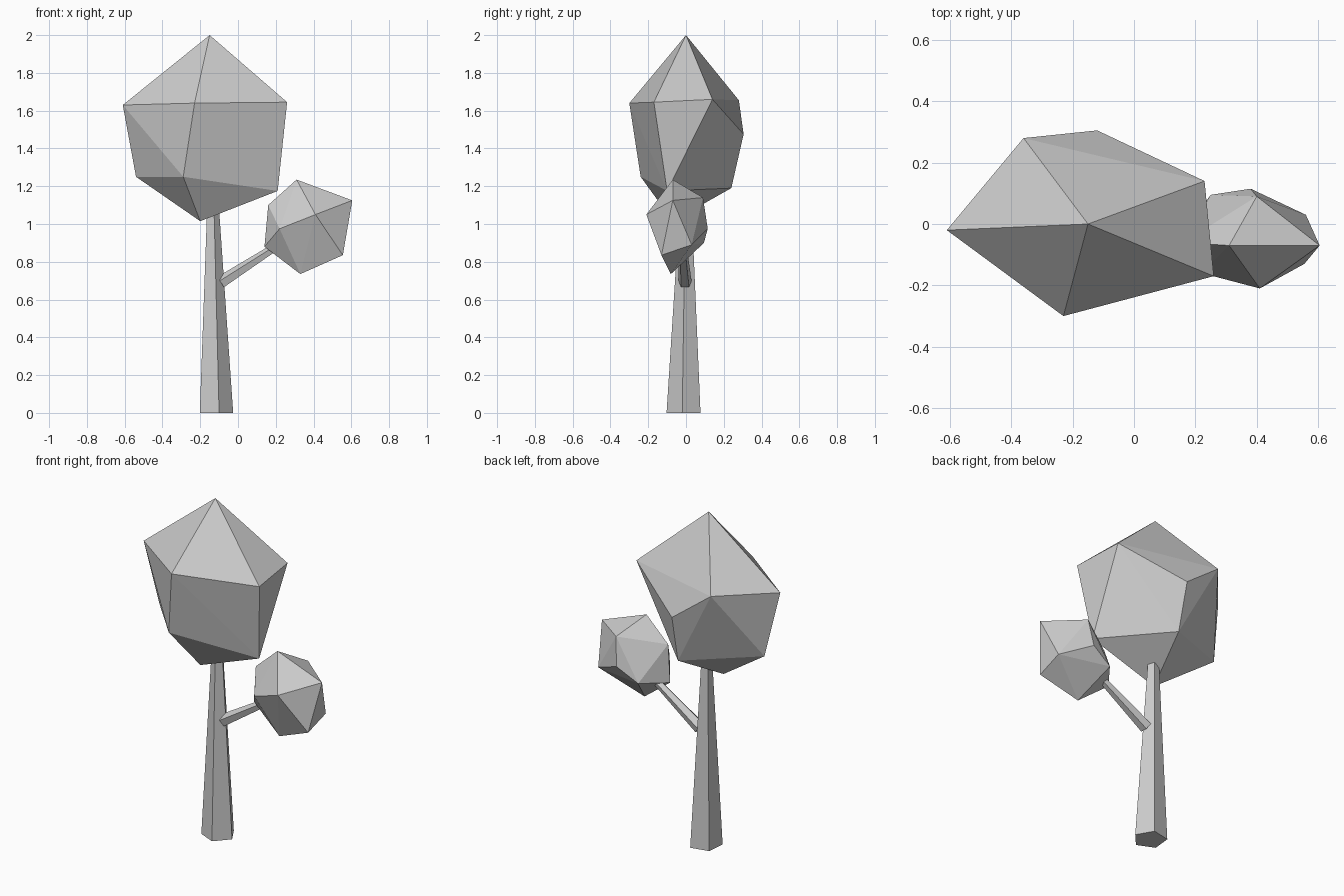
import bpy
import bmesh
from math import cos, sin, radians
from mathutils import Vector

# Remove the default object if the scene has it
default = bpy.data.objects.get("Cube")
if default:
    bpy.data.objects.remove(default, do_unlink=True)

# Single flat colour
grey = bpy.data.materials.new("light_grey")
grey.use_nodes = True
colour = (0.6, 0.6, 0.6, 1.0)
grey.diffuse_color = colour
grey.node_tree.nodes["Principled BSDF"].inputs["Base Color"].default_value = colour


def finish(bm, name):
    """Turn a bmesh into a named, flat shaded object."""
    bmesh.ops.recalc_face_normals(bm, faces=bm.faces)
    mesh = bpy.data.meshes.new(name)
    bm.to_mesh(mesh)
    bm.free()
    mesh.materials.append(grey)
    obj = bpy.data.objects.new(name, mesh)
    bpy.context.collection.objects.link(obj)
    return obj


def foliage(name, corners):
    """Faceted clump: the convex skin around a dozen irregular corners."""
    bm = bmesh.new()
    verts = [bm.verts.new(c) for c in corners]
    bmesh.ops.convex_hull(bm, input=verts)
    loose = [v for v in bm.verts if not v.link_faces]
    bmesh.ops.delete(bm, geom=loose, context='VERTS')
    return finish(bm, name)


def tapered_limb(name, start, end, r_start, r_end, side, up, turn, sides=5):
    """Five-sided tapering limb; side and up span its cross-section."""
    bm = bmesh.new()
    rings = []
    for centre, radius in ((start, r_start), (end, r_end)):
        ring = []
        for i in range(sides):
            a = radians(turn + i * 360 / sides)
            offset = (Vector(side) * cos(a) + Vector(up) * sin(a)) * radius
            ring.append(bm.verts.new(Vector(centre) + offset))
        rings.append(ring)
    low, high = rings
    for i in range(sides):
        j = (i + 1) % sides
        bm.faces.new((low[i], low[j], high[j], high[i]))
    bm.faces.new(low[::-1])
    bm.faces.new(high)
    return finish(bm, name)


# Trunk, leaning slightly as it narrows
tapered_limb("trunk", (-0.12, -0.01, 0), (-0.135, 0, 1.15), 0.095, 0.03,
             (1, 0, 0), (0, 1, 0), -78)

# Side branch, with a ridge along its top
root, tip = Vector((-0.09, -0.005, 0.69)), Vector((0.25, -0.02, 0.91))
across = Vector((0, 1, 0))
ridge = (tip - root).cross(across).normalized()
if ridge.z < 0:
    ridge.negate()
tapered_limb("side_branch", root, tip, 0.036, 0.02, across, ridge, 90)

# Large crown: peak, upper ring, lower ring, base
foliage("large_crown", [
    (-0.15, 0, 2),
    (-0.61, -0.02, 1.63), (-0.23, -0.3, 1.64), (0.26, -0.17, 1.645),
    (0.23, 0.14, 1.66), (-0.36, 0.28, 1.655),
    (-0.12, 0.305, 1.475), (-0.54, 0.03, 1.25), (-0.29, -0.24, 1.25),
    (0.21, -0.1, 1.175), (-0.115, 0.24, 1.19),
    (-0.2, -0.07, 1.015)])

# Small crown on the side branch
foliage("small_crown", [
    (0.31, -0.07, 1.235),
    (0.605, -0.07, 1.125), (0.41, -0.21, 1.05), (0.4, 0.09, 1.14),
    (0.16, -0.06, 1.1), (0.38, 0.115, 0.975),
    (0.56, 0.03, 0.89), (0.555, -0.13, 0.835), (0.22, -0.16, 0.975),
    (0.14, -0.05, 0.88), (0.25, 0.095, 0.9),
    (0.33, -0.08, 0.735)])
